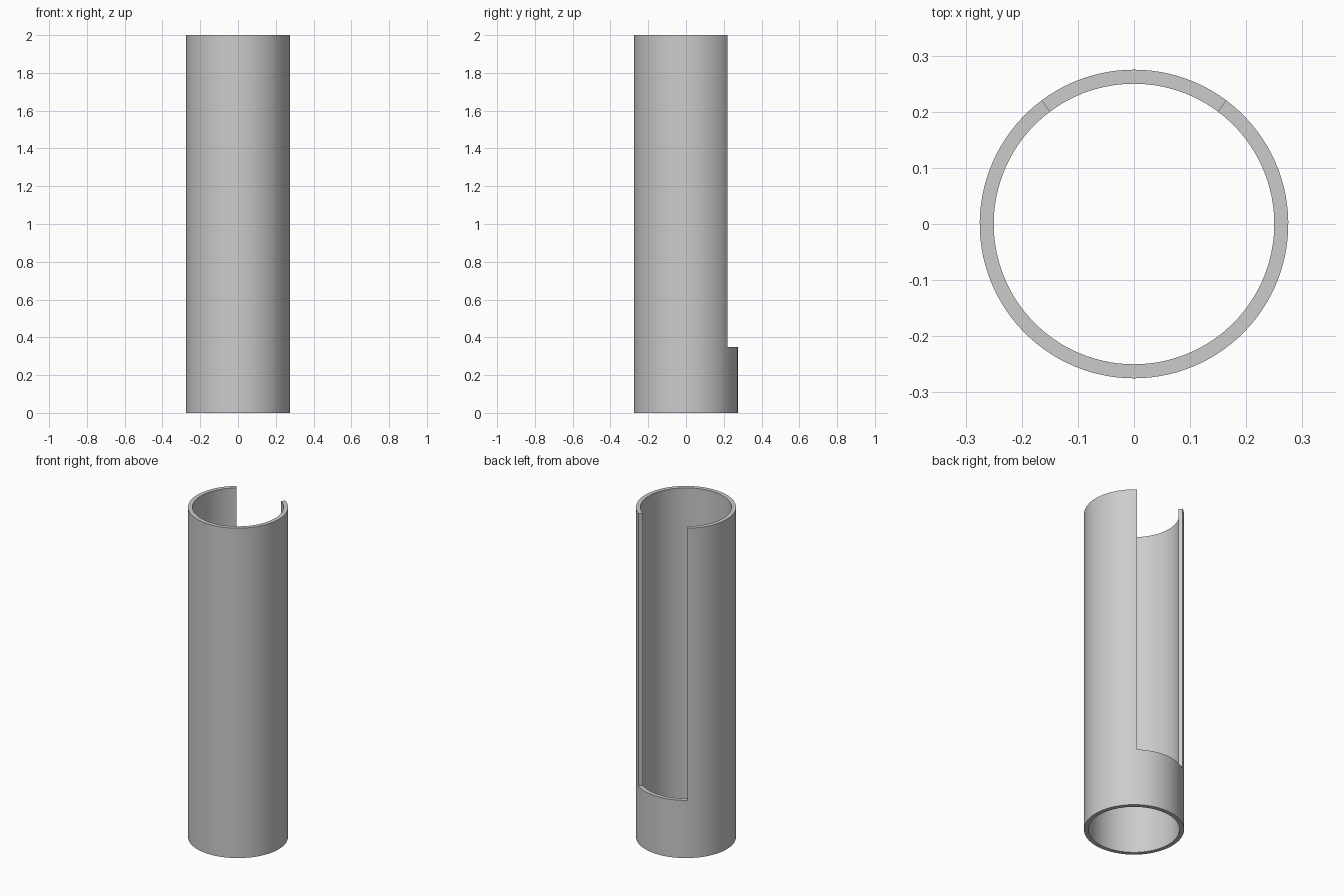
import bpy, bmesh, math

if "Cube" in bpy.data.objects:
    bpy.data.objects.remove(bpy.data.objects["Cube"])

R_OUT, R_IN = 0.275, 0.25
LEVELS = (0.0, 0.35, 2.0)          # base, slot floor, top
HALF = math.radians(36.7)          # half opening of the slot, centred on +y
N_SLOT, N_WALL = 24, 88

# Angles around the ring, starting at one slot edge; the first N_SLOT steps are the slot
start = math.pi / 2 - HALF
angles = [start + 2 * HALF * i / N_SLOT for i in range(N_SLOT)]
angles += [start + 2 * HALF + (2 * math.pi - 2 * HALF) * i / N_WALL for i in range(N_WALL)]
N = len(angles)

bm = bmesh.new()
cache = {}


def v(i, r, k):
    key = (i % N, r, k)
    if key not in cache:
        a = angles[i % N]
        cache[key] = bm.verts.new((r * math.cos(a), r * math.sin(a), LEVELS[k]))
    return cache[key]


# Inner and outer walls, bottom rim, top rim (lowered across the slot)
for i in range(N):
    j = i + 1
    top = 1 if i < N_SLOT else 2
    for k in range(top):
        bm.faces.new((v(i, R_OUT, k), v(j, R_OUT, k), v(j, R_OUT, k + 1), v(i, R_OUT, k + 1)))
        bm.faces.new((v(j, R_IN, k), v(i, R_IN, k), v(i, R_IN, k + 1), v(j, R_IN, k + 1)))
    bm.faces.new((v(i, R_OUT, top), v(j, R_OUT, top), v(j, R_IN, top), v(i, R_IN, top)))
    bm.faces.new((v(j, R_OUT, 0), v(i, R_OUT, 0), v(i, R_IN, 0), v(j, R_IN, 0)))

# Radial side faces of the slot
for i in (0, N_SLOT):
    bm.faces.new((v(i, R_OUT, 1), v(i, R_OUT, 2), v(i, R_IN, 2), v(i, R_IN, 1)))

bmesh.ops.recalc_face_normals(bm, faces=bm.faces)
mesh = bpy.data.meshes.new("slotted_tube")
bm.to_mesh(mesh)
bm.free()

tube = bpy.data.objects.new("slotted_tube", mesh)
bpy.context.collection.objects.link(tube)
bpy.context.view_layer.objects.active = tube
tube.select_set(True)
bpy.ops.object.shade_smooth_by_angle(angle=math.radians(30))
